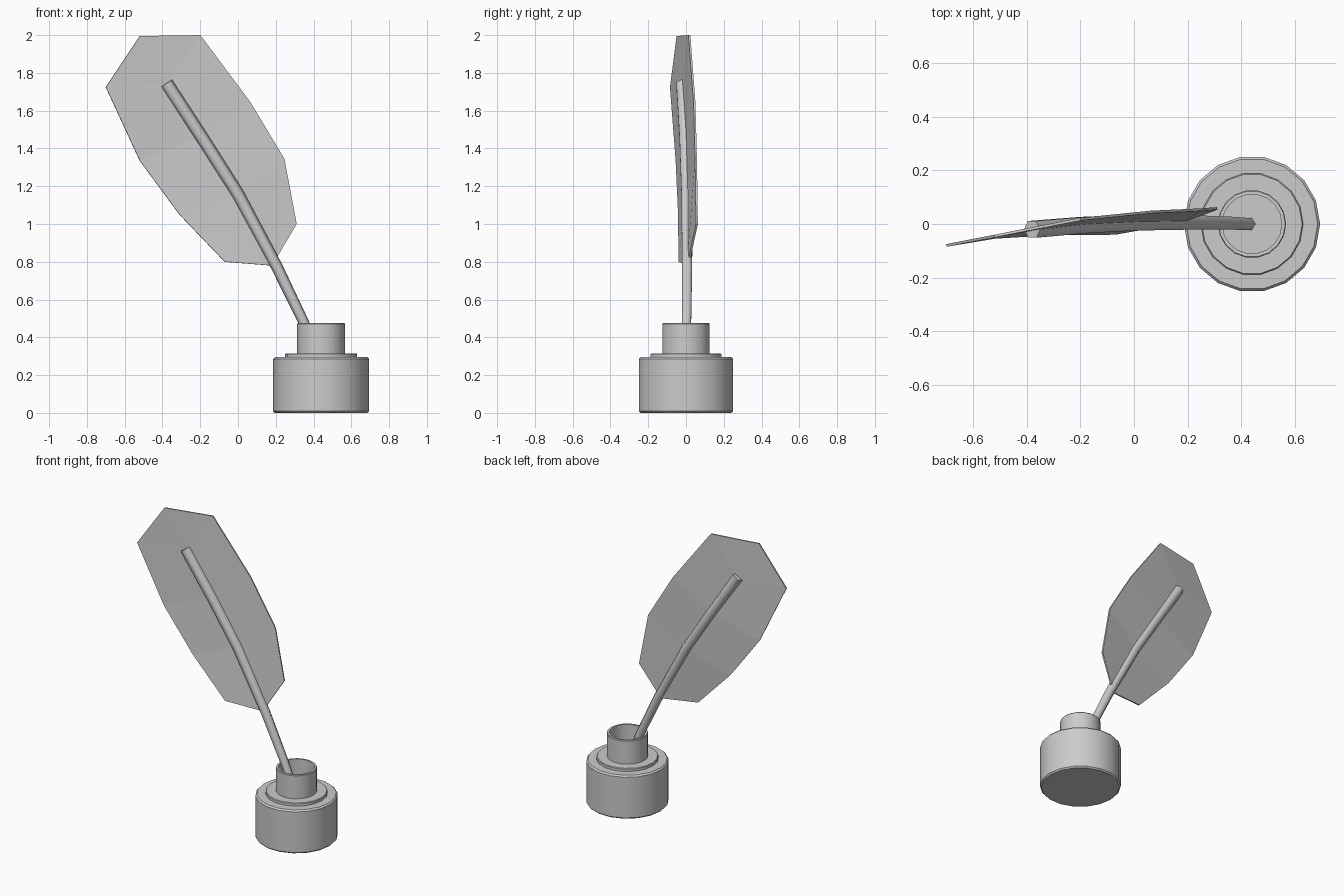
import bpy, bmesh, math
from mathutils import Vector

if "Cube" in bpy.data.objects:
    bpy.data.objects.remove(bpy.data.objects["Cube"])

SIDES = 18


def make_object(name, bm):
    bmesh.ops.recalc_face_normals(bm, faces=bm.faces)
    mesh = bpy.data.meshes.new(name)
    bm.to_mesh(mesh)
    bm.free()
    obj = bpy.data.objects.new(name, mesh)
    bpy.context.collection.objects.link(obj)
    return obj


def smooth(obj, angle=35):
    bpy.ops.object.select_all(action='DESELECT')
    obj.select_set(True)
    bpy.context.view_layer.objects.active = obj
    bpy.ops.object.shade_smooth_by_angle(angle=math.radians(angle))


def lathe(name, profile, x):
    """Turn a (radius, z) profile around z, capping both ends."""
    bm = bmesh.new()
    rings = []
    for r, z in profile:
        rings.append([bm.verts.new((x + r * math.cos(math.tau * i / SIDES),
                                    r * math.sin(math.tau * i / SIDES), z))
                      for i in range(SIDES)])
    for a, b in zip(rings, rings[1:]):
        for i in range(SIDES):
            j = (i + 1) % SIDES
            bm.faces.new((a[i], a[j], b[j], b[i]))
    bm.faces.new(rings[0])
    bm.faces.new(rings[-1])
    obj = make_object(name, bm)
    smooth(obj)
    return obj


# Ink bottle: chamfered body, thin shoulder step, hollow neck
lathe("ink_bottle", [
    (0.245, 0.0), (0.254, 0.009), (0.254, 0.285), (0.245, 0.295),
    (0.191, 0.295), (0.191, 0.311), (0.187, 0.315), (0.127, 0.315),
    (0.127, 0.471), (0.124, 0.475), (0.111, 0.475), (0.111, 0.30)], 0.44)

# Quill shaft: bent tapering six-sided tube (x, y, z, radius)
path = [(-0.38, -0.02, 1.745, 0.036), (-0.19, -0.004, 1.455, 0.035),
        (-0.005, 0.005, 1.165, 0.034), (0.205, 0.006, 0.775, 0.031),
        (0.35, 0.003, 0.475, 0.028), (0.43, 0.0, 0.29, 0.025)]
bm = bmesh.new()
rings = []
for i, p in enumerate(path):
    ahead = Vector(path[min(i + 1, len(path) - 1)][:3])
    behind = Vector(path[max(i - 1, 0)][:3])
    t = (ahead - behind).normalized()
    u = t.cross(Vector((0, 1, 0))).normalized()
    v = t.cross(u)
    rings.append([bm.verts.new(Vector(p[:3]) + p[3] * (
        u * math.cos(math.tau * k / 6) + v * math.sin(math.tau * k / 6)))
        for k in range(6)])
for a, b in zip(rings, rings[1:]):
    for k in range(6):
        j = (k + 1) % 6
        bm.faces.new((a[k], a[j], b[j], b[k]))
bm.faces.new(rings[0])
bm.faces.new(rings[-1])
smooth(make_object("quill_shaft", bm), 62)

# Feather vane: rows of left edge, middle and right edge, plus a tip
rows = [
    [(-0.07, -0.035, 0.80), (0.18, 0.01, 0.78), (0.31, 0.058, 1.00)],
    [(-0.31, -0.037, 1.05), (-0.005, 0.01, 1.165), (0.245, 0.053, 1.345)],
    [(-0.52, -0.05, 1.335), (-0.20, 0.0, 1.46), (0.065, 0.045, 1.645)],
    [(-0.70, -0.08, 1.725), (-0.38, -0.02, 1.745), (-0.20, 0.018, 2.0)]]
bm = bmesh.new()
grid = [[bm.verts.new(co) for co in row] for row in rows]
tip = bm.verts.new((-0.52, -0.045, 1.995))
for a, b in zip(grid, grid[1:]):
    for k in range(2):
        bm.faces.new((a[k], a[k + 1], b[k + 1], b[k]))
left, mid, right = grid[-1]
bm.faces.new((left, mid, tip))
bm.faces.new((mid, right, tip))
feather = make_object("feather_vane", bm)
thick = feather.modifiers.new("thickness", 'SOLIDIFY')
thick.thickness = 0.01
thick.offset = 0
